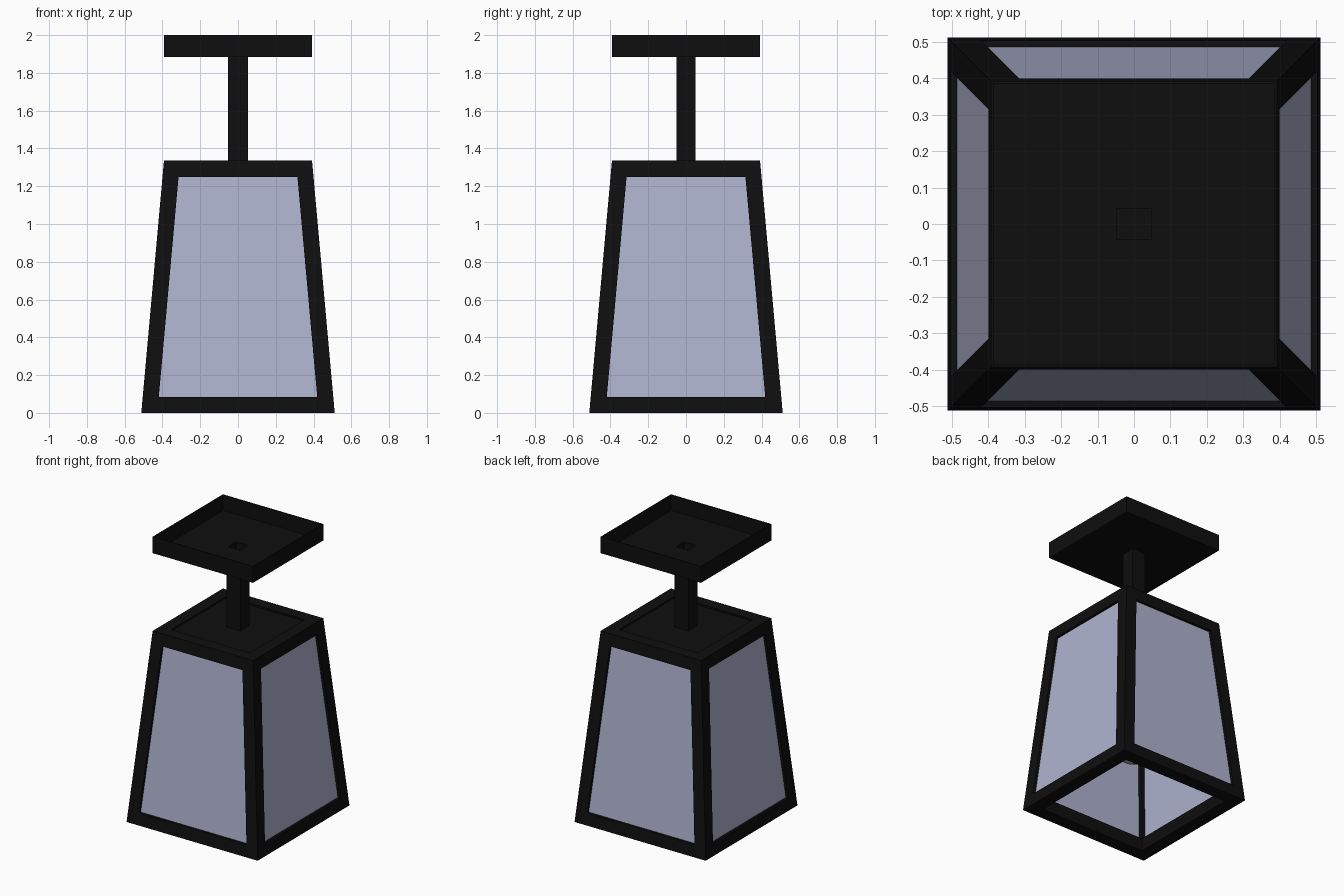
import bpy, bmesh, math

cube = bpy.data.objects.get("Cube")
if cube:
    bpy.data.objects.remove(cube, do_unlink=True)


def material(name, colour):
    m = bpy.data.materials.new(name)
    m.use_nodes = True
    m.diffuse_color = (*colour, 1)
    m.node_tree.nodes["Principled BSDF"].inputs["Base Color"].default_value = (*colour, 1)
    return m


BLACK = material("black metal", (0.0045, 0.0045, 0.0045))
GLASS = material("pale blue glass", (0.43, 0.455, 0.63))
BULB = material("bulb white", (0.6, 0.6, 0.6))


def lathe(name, profile, mat, sides=4, closed=True, depth=1.0):
    """Sweep (radius, z) points around z; four sides gives square loops by half width."""
    bm = bmesh.new()
    grow = math.sqrt(2) if sides == 4 else 1
    loops = []
    for r, z in profile:
        angles = [2 * math.pi * (i + 0.5) / sides for i in range(sides)]
        loops.append([bm.verts.new((r * grow * math.cos(a), r * grow * depth * math.sin(a), z))
                      for a in angles])
    pairs = list(zip(loops, loops[1:]))
    if closed:
        pairs.append((loops[-1], loops[0]))
    else:
        bm.faces.new(loops[0])
        bm.faces.new(loops[-1])
    for a, b in pairs:
        for i in range(sides):
            j = (i + 1) % sides
            bm.faces.new((a[i], a[j], b[j], b[i]))
    return finish(name, bm, mat)


def finish(name, bm, mat):
    bmesh.ops.recalc_face_normals(bm, faces=bm.faces)
    me = bpy.data.meshes.new(name)
    bm.to_mesh(me)
    bm.free()
    me.materials.append(mat)
    ob = bpy.data.objects.new(name, me)
    bpy.context.collection.objects.link(ob)
    return ob


HEIGHT, BASE, TOP, BAR = 1.335, 0.512, 0.392, 0.085


def half(z):
    """Half width of the tapering body at height z."""
    return BASE + (TOP - BASE) * z / HEIGHT


def band(name, z0, z1, outer, inner, mat):
    """Tapering square ring between two heights, set in from the body's outside."""
    return lathe(name, [(half(z0) - outer, z0), (half(z1) - outer, z1),
                        (half(z1) - inner, z1), (half(z0) - inner, z0)], mat)


# Lantern frame: two rings and four leaning corner posts
band("bottom_ring", 0, BAR, 0, BAR + 0.008, BLACK)
band("top_ring", HEIGHT - BAR, HEIGHT, 0, BAR, BLACK)
for side_x, x_name in ((-1, "right"), (1, "left")):
    for side_y, y_name in ((-1, "front"), (1, "back")):
        bm = bmesh.new()
        bmesh.ops.create_cube(bm, size=1)
        for v in bm.verts:
            z = HEIGHT - 0.01 if v.co.z > 0 else 0.01
            mid = half(z) - BAR / 2
            v.co = (side_x * mid + v.co.x * BAR, side_y * mid + v.co.y * BAR, z)
        finish(f"{y_name}_{x_name}_post", bm, BLACK)

# Glass walls, recessed behind the frame
band("glass_walls", BAR - 0.01, HEIGHT - BAR + 0.01, 0.018, 0.058, GLASS)

# Sunken roof panel
lathe("roof_panel", [(0.312, 1.27), (0.312, 1.322)], BLACK, closed=False)

# Hollow stem and open ceiling tray
lathe("stem", [(0.053, 1.31), (0.053, 1.888), (0.046, 1.888), (0.046, 1.31)],
      BLACK, depth=0.94)
lathe("ceiling_tray", [(0.046, 1.884), (0.392, 1.884), (0.392, 2.0),
                       (0.386, 2.0), (0.386, 1.89), (0.046, 1.89)], BLACK)

# Socket and bulb inside
lathe("socket", [(0.07, 0.8), (0.07, 1.28)], BLACK, sides=20, closed=False)
arc = [math.radians(-88 + 14 * i) for i in range(10)]
pear = [(0.17 * math.cos(a), 0.5 + 0.17 * math.sin(a)) for a in arc]
bulb = lathe("bulb", pear + [(0.08, 0.72), (0.06, 0.82)], BULB, sides=24, closed=False)
for p in bulb.data.polygons:
    p.use_smooth = True
